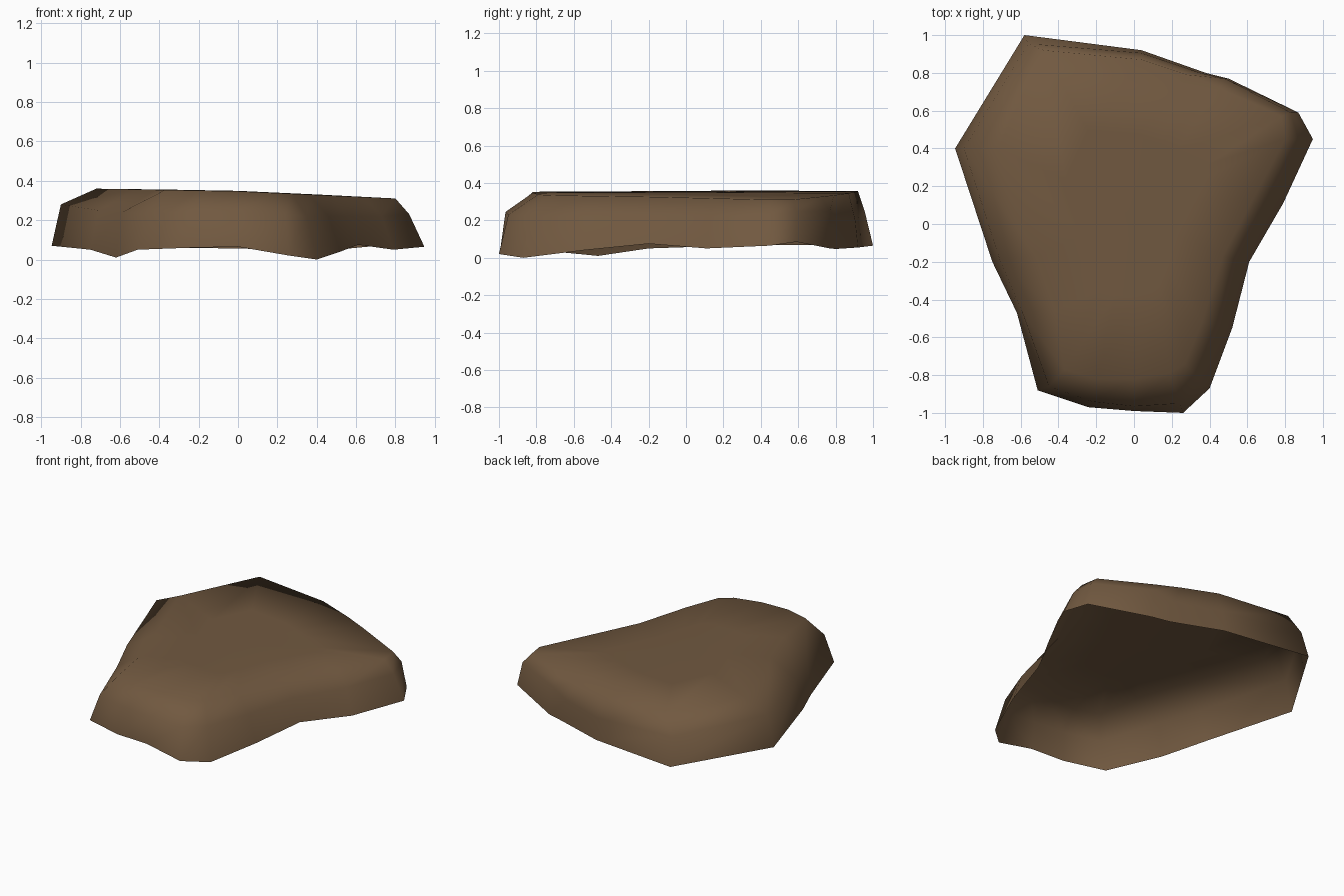
import bpy, bmesh

# Each row is one station round the slab:
# rim x, y, z, shoulder x, y, z, top edge x, y
stations = [
    (-.947, .40, .07, -.90, .40, .28, -.72, .40),
    (-.58, 1.0, .065, -.56, .955, .25, -.48, .92),
    (.04, .92, .055, .04, .905, .2, .04, .87),
    (.38, .80, .047, .35, .80, .2, .28, .79),
    (.50, .77, .05, .48, .77, .25, .45, .72),
    (.87, .59, .085, .83, .59, .25, .78, .57),
    (.947, .45, .065, .87, .45, .23, .80, .45),
    (.79, .11, .05, .73, .13, .22, .64, .15),
    (.61, -.20, .075, .55, -.19, .22, .47, -.17),
    (.52, -.55, .04, .46, -.54, .22, .36, -.52),
    (.40, -.87, 0, .35, -.83, .22, .27, -.74),
    (.26, -1.0, .02, .24, -.95, .23, .19, -.79),
    (0, -.99, .065, 0, -.965, .245, 0, -.82),
    (-.24, -.97, .06, -.22, -.94, .245, -.2, -.82),
    (-.51, -.88, .05, -.45, -.86, .23, -.37, -.77),
    (-.62, -.47, .01, -.59, -.47, .24, -.42, -.46),
    (-.75, -.20, .05, -.71, -.19, .25, -.52, -.17),
]


def top_z(x):
    """Gently sloping top, lower towards the right."""
    return .347 - .018 * x - .028 * max(x, 0)


# Rock slab: open-bottomed shell from three rings and a fan on top
bm = bmesh.new()
rim = [bm.verts.new(s[0:3]) for s in stations]
shoulder = [bm.verts.new(s[3:6]) for s in stations]
top = [bm.verts.new((s[6], s[7], top_z(s[6]))) for s in stations]
inner = [bm.verts.new((s[6] * .5, s[7] * .5 + .03, top_z(s[6] * .5) + .002)) for s in stations]
n = len(stations)
for low, high in ((rim, shoulder), (shoulder, top), (top, inner)):
    for i in range(n):
        j = (i + 1) % n
        # stations run clockwise seen from above
        bm.faces.new((low[j], low[i], high[i], high[j]))
centre = bm.verts.new((0, .03, .349))
for i in range(n):
    bm.faces.new((inner[(i + 1) % n], inner[i], centre))
for f in bm.faces:
    f.smooth = True

mesh = bpy.data.meshes.new("rock_slab")
bm.to_mesh(mesh)
bm.free()
rock = bpy.data.objects.new("rock_slab", mesh)
bpy.context.collection.objects.link(rock)

# Single brown stone colour
brown = bpy.data.materials.new("brown_stone")
brown.diffuse_color = (.165, .099, .051, 1)
mesh.materials.append(brown)
